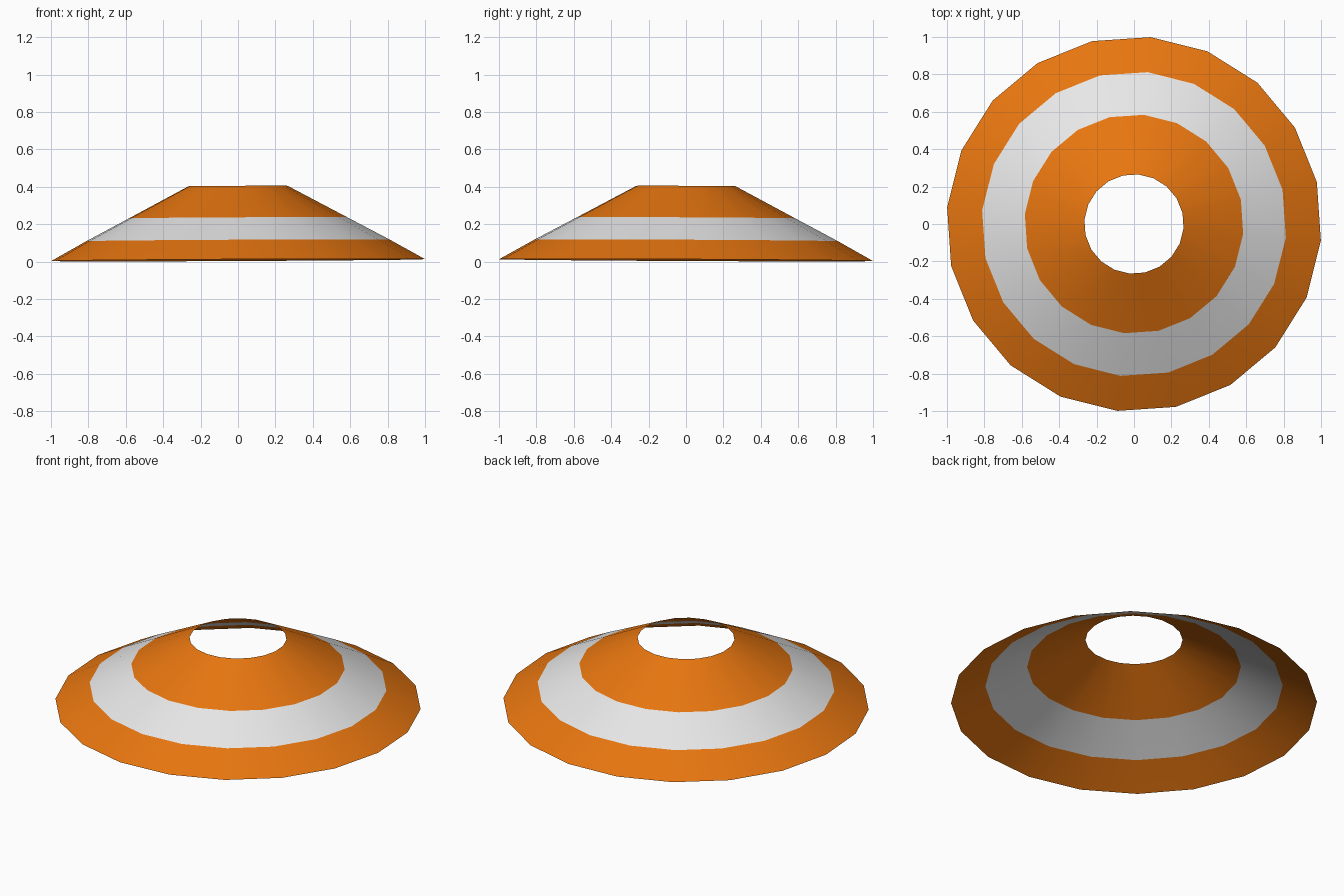
import bpy
import bmesh
import math

cube = bpy.data.objects.get("Cube")
if cube:
    bpy.data.objects.remove(cube, do_unlink=True)


def make_material(name, color):
    mat = bpy.data.materials.new(name)
    mat.use_nodes = True
    mat.diffuse_color = color
    mat.node_tree.nodes["Principled BSDF"].inputs["Base Color"].default_value = color
    return mat


orange = make_material("orange", (0.8, 0.18, 0.005, 1))
white = make_material("white", (0.8, 0.8, 0.8, 1))

SIDES = 20
START = math.radians(-5.1)
# Radius and height of each ring, from the rim to the open top
PROFILE = [(1.003, 0.008), (0.815, 0.113), (0.586, 0.234), (0.266, 0.404)]

# Open conical shell, leaning very slightly
bm = bmesh.new()
rings = []
for radius, height in PROFILE:
    ring = []
    for i in range(SIDES):
        a = START + math.tau * i / SIDES
        x, y = radius * math.cos(a), radius * math.sin(a)
        ring.append(bm.verts.new((x, y, height + 0.005 * (x - y))))
    rings.append(ring)

# Bands alternate orange, white, orange
for band, (low, high) in enumerate(zip(rings, rings[1:])):
    for i in range(SIDES):
        j = (i + 1) % SIDES
        face = bm.faces.new((low[i], low[j], high[j], high[i]))
        face.material_index = band % 2
        face.smooth = True

mesh = bpy.data.meshes.new("striped_cone_shell")
bm.to_mesh(mesh)
bm.free()
mesh.materials.append(orange)
mesh.materials.append(white)
shell = bpy.data.objects.new("striped_cone_shell", mesh)
bpy.context.collection.objects.link(shell)
